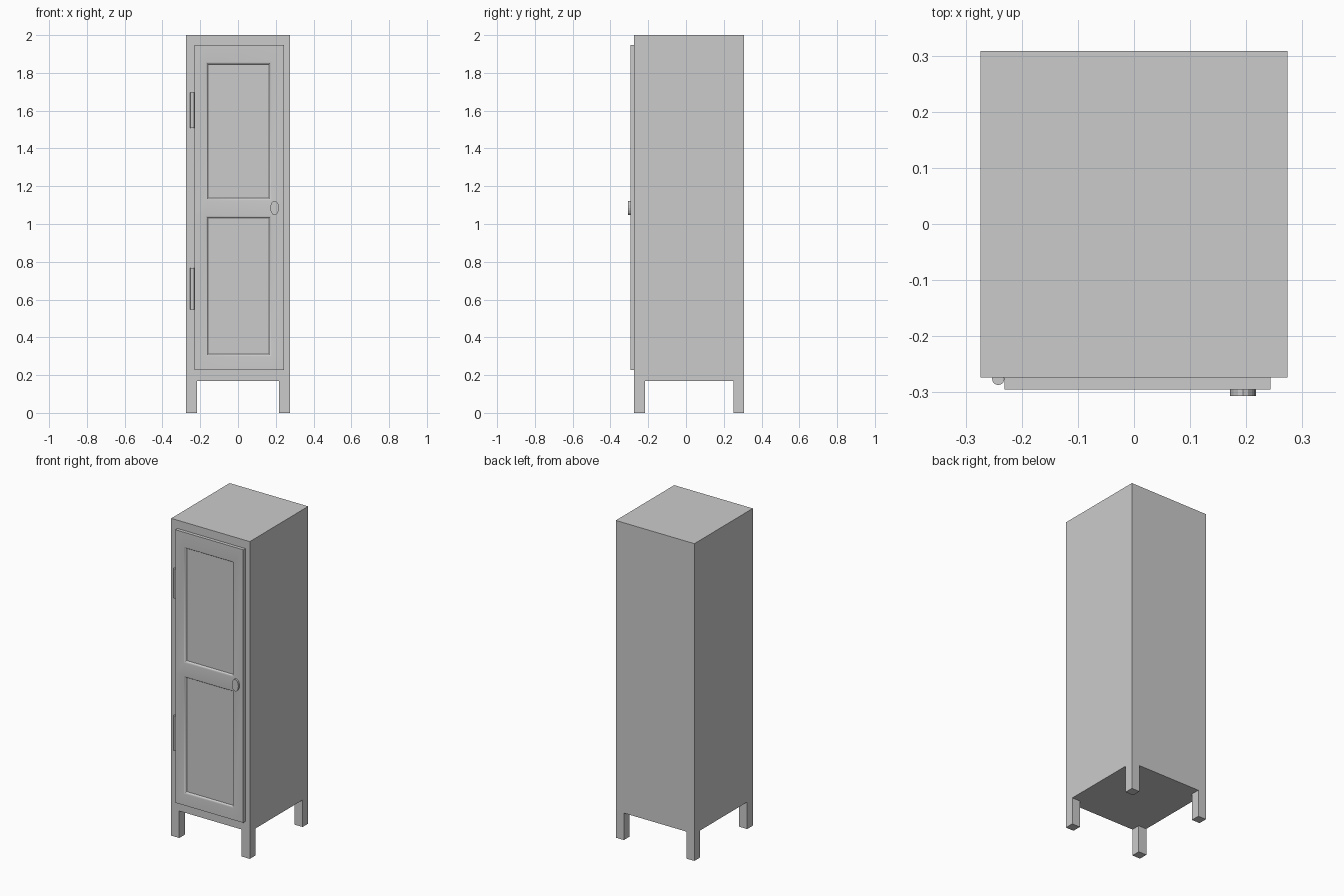
import bpy, bmesh
from math import pi

if "Cube" in bpy.data.objects:
    bpy.data.objects.remove(bpy.data.objects["Cube"])


def add_bmesh(name, bm):
    bmesh.ops.recalc_face_normals(bm, faces=bm.faces)
    mesh = bpy.data.meshes.new(name)
    bm.to_mesh(mesh)
    bm.free()
    obj = bpy.data.objects.new(name, mesh)
    bpy.context.collection.objects.link(obj)
    return obj


X0, X1 = -0.274, 0.274          # cabinet width
Y0, Y1 = -0.274, 0.308          # cabinet depth
BASE, TOP, LEG = 0.17, 2.0, 0.056

# Cabinet body and legs as one carcass: the legs are extruded from the underside corners
bm = bmesh.new()
xs = [X0, X0 + LEG, X1 - LEG, X1]
ys = [Y0, Y0 + LEG, Y1 - LEG, Y1]
grid = [[bm.verts.new((x, y, BASE)) for x in xs] for y in ys]
cells = {(i, j): bm.faces.new((grid[j][i], grid[j][i + 1], grid[j + 1][i + 1], grid[j + 1][i]))
         for i in range(3) for j in range(3)}
up = bmesh.ops.extrude_face_region(bm, geom=list(cells.values()), use_keep_orig=True)
bmesh.ops.translate(bm, vec=(0, 0, TOP - BASE),
                    verts=[v for v in up["geom"] if isinstance(v, bmesh.types.BMVert)])
bmesh.ops.recalc_face_normals(bm, faces=bm.faces)
corners = [cells[i, j] for i in (0, 2) for j in (0, 2)]
for foot in bmesh.ops.extrude_discrete_faces(bm, faces=corners)["faces"]:
    bmesh.ops.translate(bm, vec=(0, 0, -BASE), verts=foot.verts)
bmesh.ops.remove_doubles(bm, verts=bm.verts, dist=0.0001)
add_bmesh("cabinet_body", bm)

# Door: gridded front with two recessed panels, extruded back to the body
DOOR_FRONT = -0.295
SLOPE = 0.018
bm = bmesh.new()
xs = [-0.231, -0.153 - SLOPE, 0.159 + SLOPE, 0.243]
zs = [0.227, 0.317 - SLOPE, 1.026 + SLOPE, 1.143 - SLOPE, 1.84 + SLOPE, 1.948]
grid = [[bm.verts.new((x, DOOR_FRONT, z)) for x in xs] for z in zs]
panels = []
for j in range(5):
    for i in range(3):
        face = bm.faces.new((grid[j][i], grid[j][i + 1], grid[j + 1][i + 1], grid[j + 1][i]))
        if i == 1 and j in (1, 3):
            panels.append(face)
back = bmesh.ops.extrude_face_region(bm, geom=list(bm.faces), use_keep_orig=True)
bmesh.ops.translate(bm, vec=(0, Y0 - DOOR_FRONT, 0),
                    verts=[v for v in back["geom"] if isinstance(v, bmesh.types.BMVert)])
bmesh.ops.recalc_face_normals(bm, faces=bm.faces)
# Rounded moulding around each panel
for width, depth in ((0.008, -0.002), (0.006, -0.004), (0.004, -0.006)):
    bmesh.ops.inset_individual(bm, faces=panels, thickness=width, depth=depth)
door = add_bmesh("door", bm)
for poly in door.data.polygons:
    poly.use_smooth = True
bpy.context.view_layer.objects.active = door
door.select_set(True)
bpy.ops.object.shade_smooth_by_angle(angle=pi / 6)

# Oval door knob
bpy.ops.mesh.primitive_cylinder_add(vertices=16, radius=1, depth=1,
                                    location=(0.194, -0.300, 1.085), rotation=(pi / 2, 0, 0))
knob = bpy.context.object
knob.name = "door_knob"
knob.scale = (0.023, 0.038, 0.013)

# Hinge barrels
for name, low, high in (("lower_hinge", 0.547, 0.768), ("upper_hinge", 1.507, 1.695)):
    bpy.ops.mesh.primitive_cylinder_add(vertices=12, radius=0.011, depth=high - low,
                                        location=(-0.242, -0.276, (low + high) / 2))
    bpy.context.object.name = name
    bpy.ops.object.shade_smooth_by_angle(angle=pi / 4)
